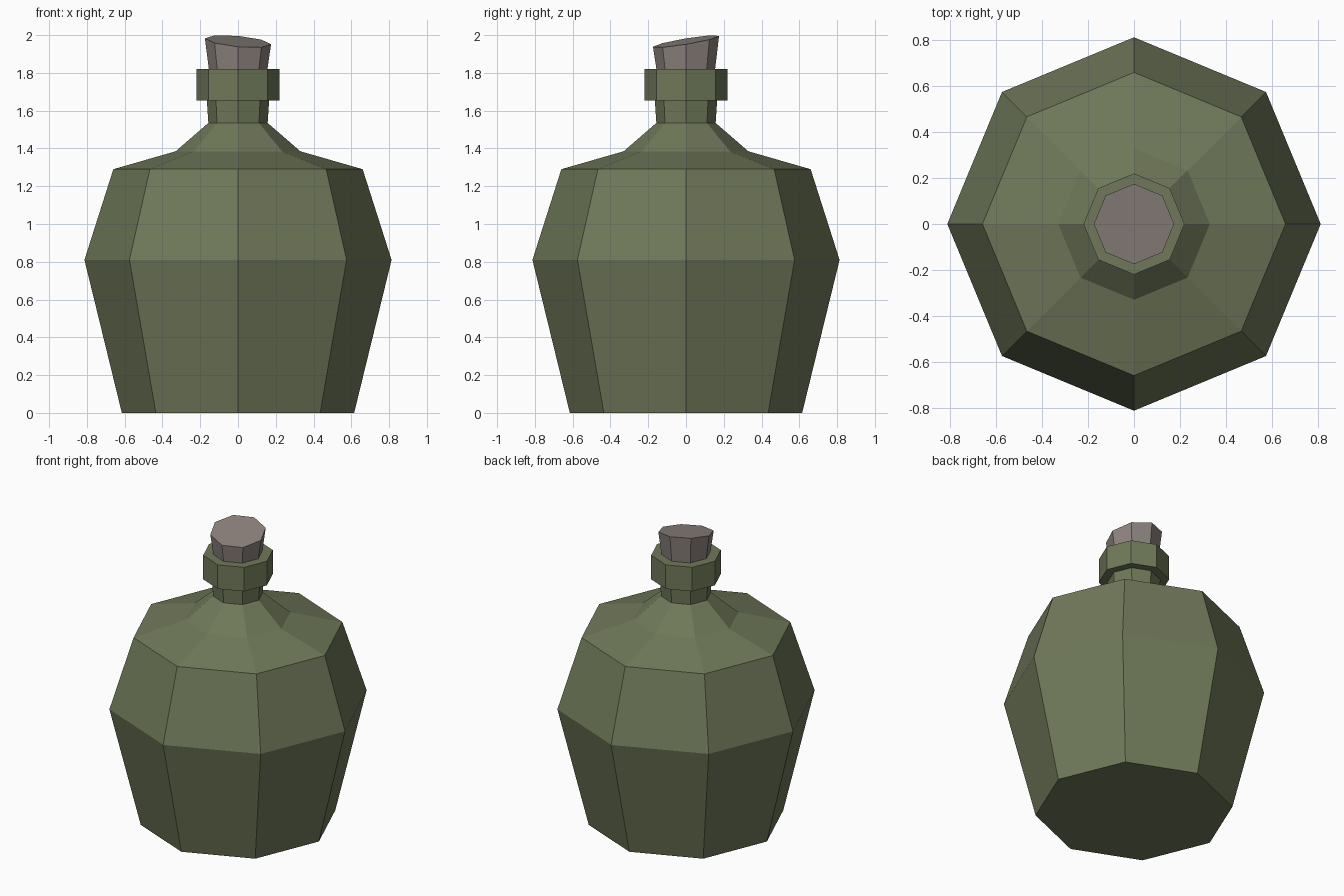
import bpy
from math import cos, sin, tau

if "Cube" in bpy.data.objects:
    bpy.data.objects.remove(bpy.data.objects["Cube"])

SIDES = 8


def material(name, color):
    mat = bpy.data.materials.new(name)
    mat.diffuse_color = (*color, 1)
    mat.use_nodes = True
    mat.node_tree.nodes["Principled BSDF"].inputs["Base Color"].default_value = mat.diffuse_color
    return mat


def lathe(name, profile, mat):
    """Closed octagonal solid from (radius, height) rings, bottom to top."""
    verts = [(r * cos(tau * i / SIDES), r * sin(tau * i / SIDES), z)
             for r, z in profile for i in range(SIDES)]
    faces = [tuple(reversed(range(SIDES)))]
    for ring in range(len(profile) - 1):
        a, b = ring * SIDES, (ring + 1) * SIDES
        for i in range(SIDES):
            j = (i + 1) % SIDES
            faces.append((a + i, a + j, b + j, b + i))
    faces.append(tuple(range(len(verts) - SIDES, len(verts))))
    mesh = bpy.data.meshes.new(name)
    mesh.from_pydata(verts, [], faces)
    mesh.materials.append(mat)
    obj = bpy.data.objects.new(name, mesh)
    bpy.context.collection.objects.link(obj)
    return obj


olive = material("olive_glass", (0.16, 0.19, 0.10))
brown = material("cork_brown", (0.27, 0.23, 0.21))

# Bottle: belly, shoulder, neck and square-edged lip
lathe("bottle", [
    (0.615, 0.0), (0.813, 0.81), (0.66, 1.29), (0.33, 1.385),
    (0.157, 1.535), (0.165, 1.655), (0.22, 1.655), (0.22, 1.82),
], olive)

# Cork: tapered plug set into the lip, with a slanted top
cork = lathe("cork", [(0.147, 1.76), (0.175, 1.967)], brown)
for v in cork.data.vertices[SIDES:]:
    v.co.z += -0.09 * v.co.x + 0.165 * v.co.y
